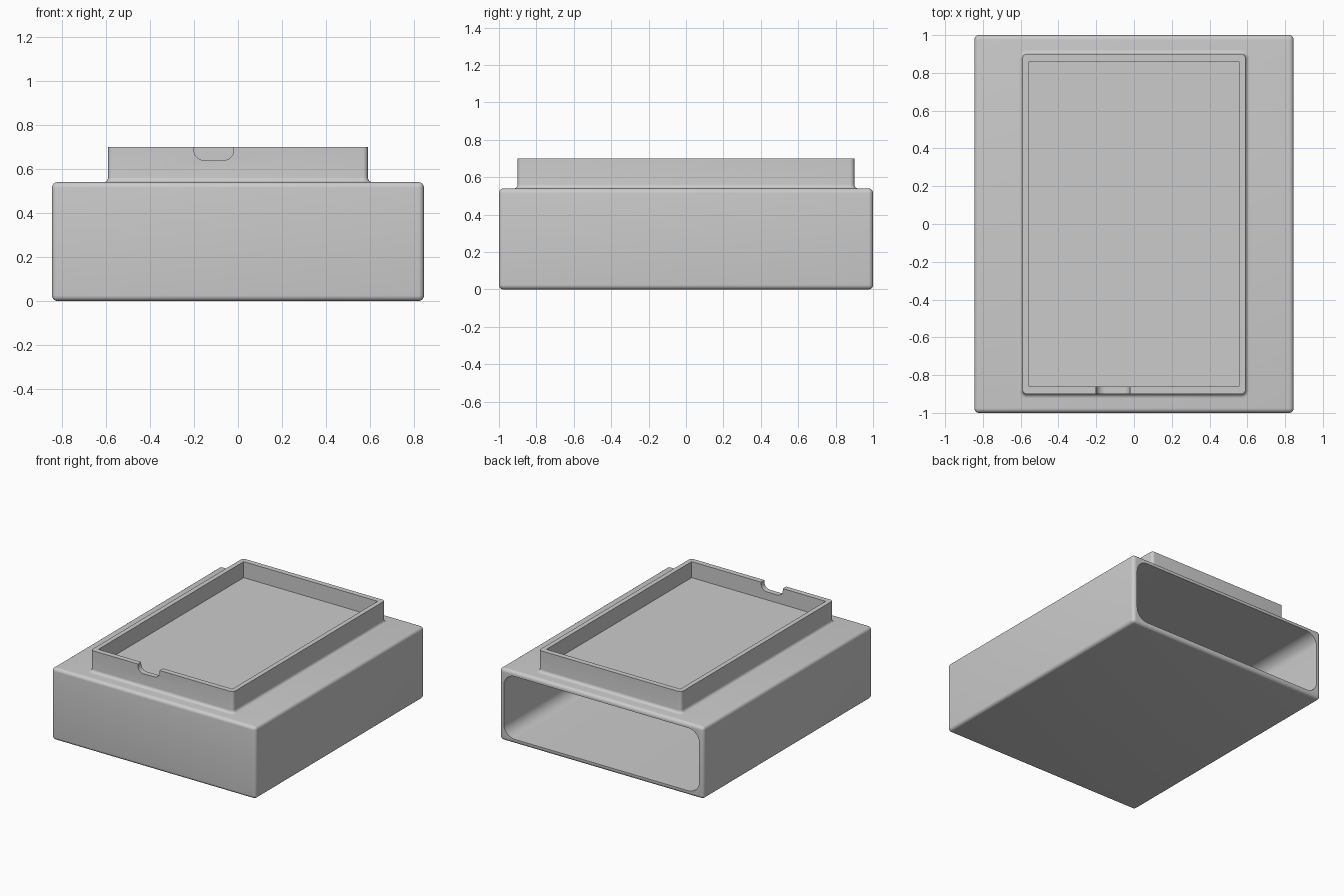
import bpy, bmesh, math
from mathutils import Vector

if "Cube" in bpy.data.objects:
    bpy.data.objects.remove(bpy.data.objects["Cube"], do_unlink=True)

grey = bpy.data.materials.new("plain grey")
grey.use_nodes = True
grey.diffuse_color = (0.6, 0.6, 0.6, 1)
grey.node_tree.nodes["Principled BSDF"].inputs["Base Color"].default_value = (0.6, 0.6, 0.6, 1)


def make_object(name, bm):
    bmesh.ops.recalc_face_normals(bm, faces=bm.faces[:])
    mesh = bpy.data.meshes.new(name)
    bm.to_mesh(mesh)
    bm.free()
    mesh.materials.append(grey)
    obj = bpy.data.objects.new(name, mesh)
    bpy.context.collection.objects.link(obj)
    return obj


def box(name, low, high, radius=0, picks=lambda a, b: True, segments=6):
    """Box between two corners, rounding the edges that picks accepts."""
    low, high = Vector(low), Vector(high)
    bm = bmesh.new()
    bmesh.ops.create_cube(bm, size=1)
    for v in bm.verts:
        v.co = (low + high) / 2 + v.co * (high - low)
    if radius:
        edges = [e for e in bm.edges if picks(e.verts[0].co, e.verts[1].co)]
        bmesh.ops.bevel(bm, geom=edges, offset=radius, segments=segments,
                        profile=0.5, affect='EDGES')
    return make_object(name, bm)


def activate(obj):
    bpy.ops.object.select_all(action='DESELECT')
    obj.select_set(True)
    bpy.context.view_layer.objects.active = obj


def cut(target, cutter):
    mod = target.modifiers.new("cut", 'BOOLEAN')
    mod.operation, mod.solver, mod.object = 'DIFFERENCE', 'EXACT', cutter
    activate(target)
    bpy.ops.object.modifier_apply(modifier=mod.name)
    bpy.data.objects.remove(cutter, do_unlink=True)


def ring(bm, half_x, half_y, radius, z, steps=6):
    """Rounded rectangle of vertices at height z."""
    verts = []
    for i, (sx, sy) in enumerate(((1, 1), (-1, 1), (-1, -1), (1, -1))):
        for k in range(steps + 1):
            a = math.pi / 2 * (i + k / steps)
            verts.append(bm.verts.new((sx * (half_x - radius) + radius * math.cos(a),
                                       sy * (half_y - radius) + radius * math.sin(a), z)))
    return verts


# Hollow case, open at the back
case = box("case", (-0.845, -1, 0), (0.845, 1, 0.54), 0.025)
along_y = lambda a, b: abs(a.y - b.y) > 0.1
cut(case, box("cavity", (-0.81, -0.965, 0.035), (0.81, 1.1, 0.505), 0.09, along_y, 10))

# Raised tray with a fillet flowing onto the case
fillet = 0.022
bm = bmesh.new()
levels = [(fillet, 0.525)]
for k in range(7):
    a = math.pi / 2 * k / 6
    levels.append((fillet * (1 - math.sin(a)), 0.54 + fillet * (1 - math.cos(a))))
levels.append((0, 0.70))
rings = [ring(bm, 0.59 + d, 0.90 + d, 0.022 + d, z) for d, z in levels]
for lower, upper in zip(rings, rings[1:]):
    for i in range(len(lower)):
        j = (i + 1) % len(lower)
        bm.faces.new((lower[i], lower[j], upper[j], upper[i]))
bm.faces.new(rings[0])
bm.faces.new(rings[-1])
tray = make_object("tray", bm)
cut(tray, box("tray_pocket", (-0.555, -0.86, 0.58), (0.555, 0.86, 0.8)))

# Finger notch in the front rim
bottom_edges = lambda a, b: along_y(a, b) and a.z < 0.7
cut(tray, box("finger_notch", (-0.2, -0.95, 0.64), (-0.02, -0.75, 0.8), 0.045, bottom_edges, 8))

for obj in (case, tray):
    activate(obj)
    bpy.ops.object.shade_smooth_by_angle(angle=math.radians(30))
